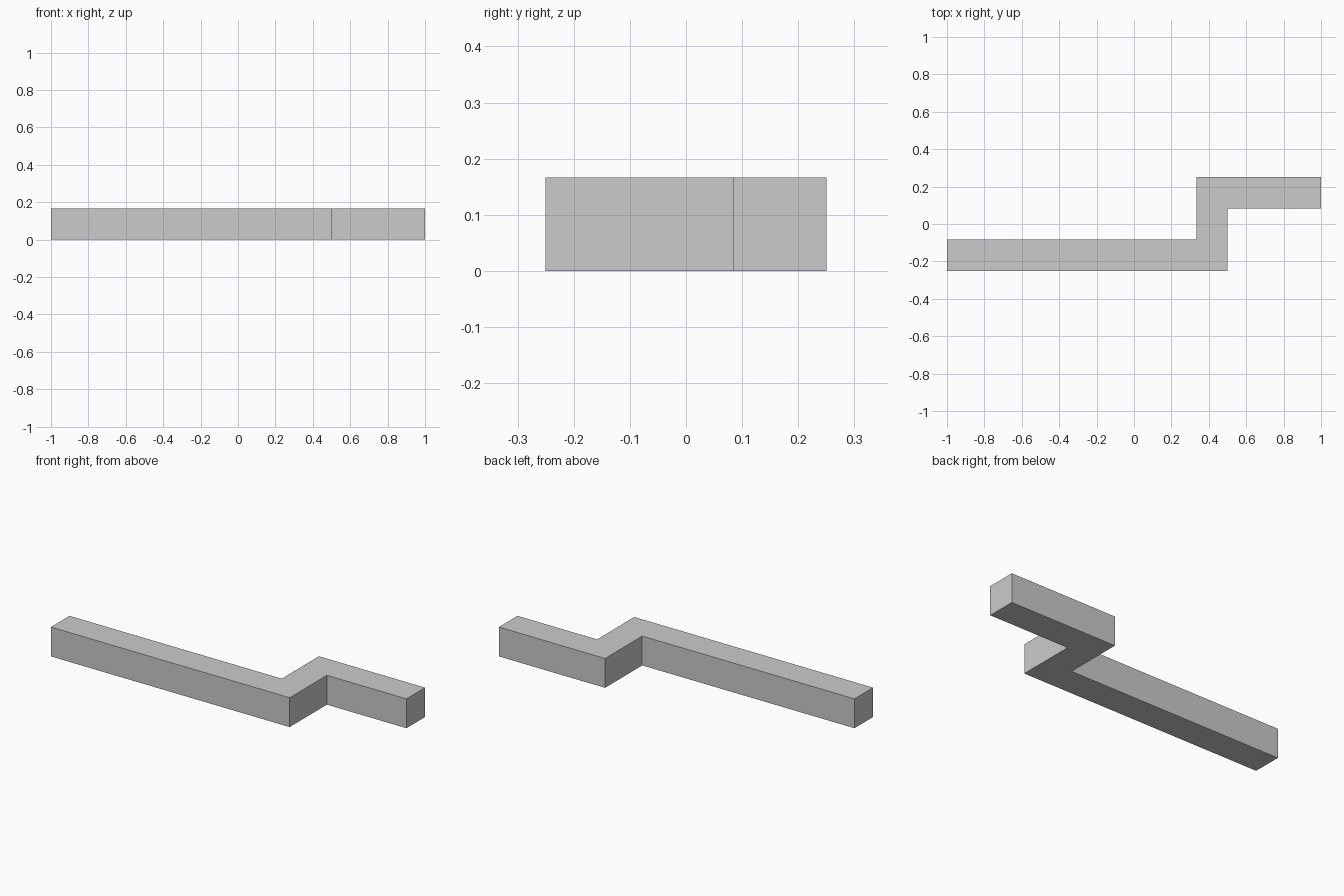
import bpy, bmesh

if "Cube" in bpy.data.objects:
    bpy.data.objects.remove(bpy.data.objects["Cube"])

U = 1 / 6  # bar thickness

# Stepped outline seen from above, in bar thicknesses
outline = [(-6, -1.5), (3, -1.5), (3, 0.5), (6, 0.5),
           (6, 1.5), (2, 1.5), (2, -0.5), (-6, -0.5)]

# Extrude the outline upwards into a square-section bar
bm = bmesh.new()
base = bm.faces.new([bm.verts.new((x * U, y * U, 0)) for x, y in outline])
ext = bmesh.ops.extrude_face_region(bm, geom=[base], use_keep_orig=True)
top = [g for g in ext["geom"] if isinstance(g, bmesh.types.BMVert)]
bmesh.ops.translate(bm, verts=top, vec=(0, 0, U))
bmesh.ops.recalc_face_normals(bm, faces=bm.faces)

mesh = bpy.data.meshes.new("stepped_bar")
bm.to_mesh(mesh)
bm.free()
bar = bpy.data.objects.new("stepped_bar", mesh)
bpy.context.collection.objects.link(bar)
